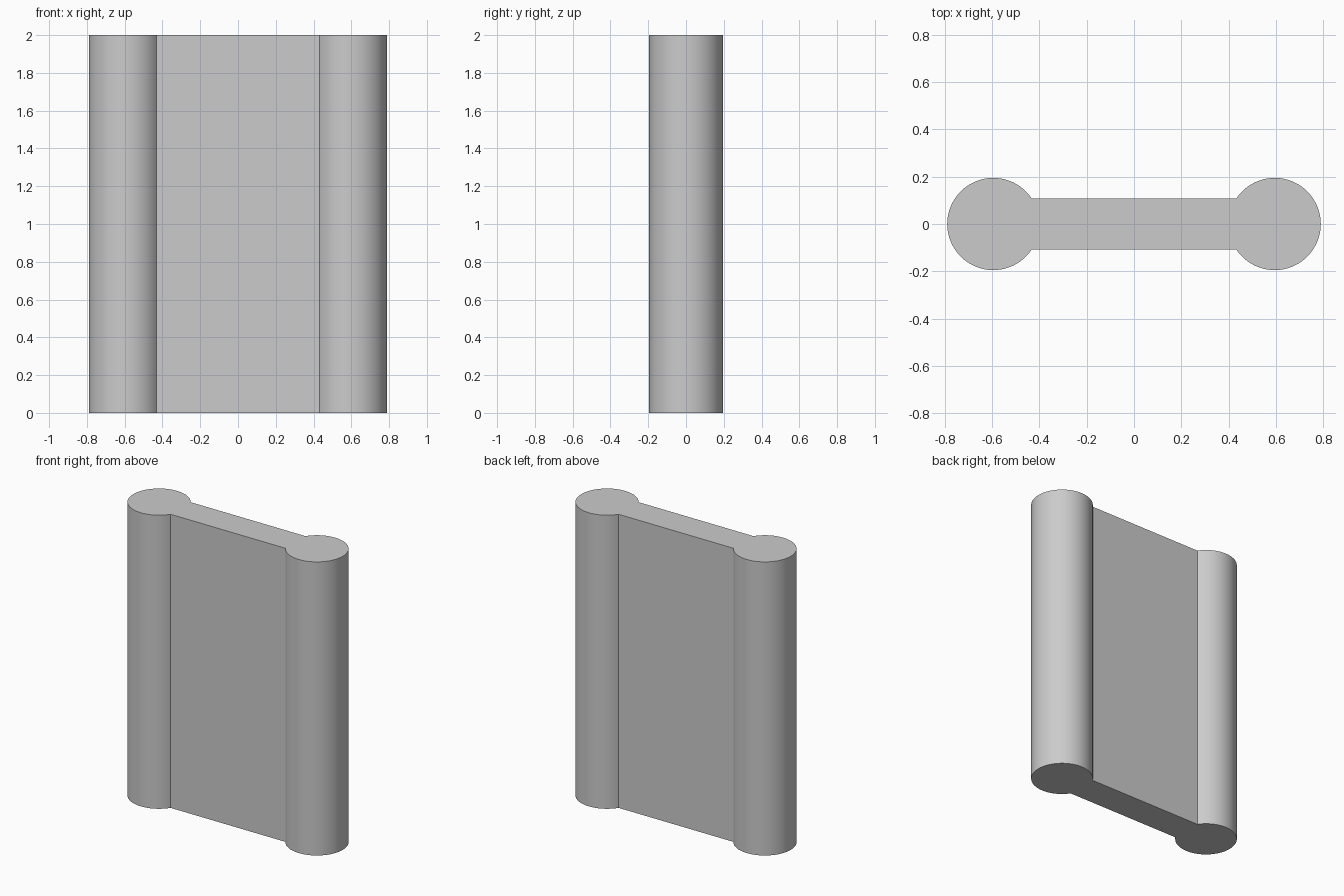
import bpy, bmesh
from math import asin, cos, sin, pi, radians

cube = bpy.data.objects.get("Cube")
if cube:
    bpy.data.objects.remove(cube, do_unlink=True)

HEIGHT = 2.0
RADIUS = 0.195       # rounded end columns
CENTRE = 0.595       # column axis distance from the middle
HALF_WEB = 0.108     # half thickness of the flat panel
STEPS = 56           # segments per rounded end

grey = bpy.data.materials.new("plain grey")
grey.use_nodes = True
colour = (0.6, 0.6, 0.6, 1.0)
grey.diffuse_color = colour
grey.node_tree.nodes["Principled BSDF"].inputs["Base Color"].default_value = colour

# Dumbbell outline: an arc around each column, joined by the straight panel sides
start = pi - asin(HALF_WEB / RADIUS)
arc = [(CENTRE + RADIUS * cos(a), RADIUS * sin(a))
       for a in (-start + 2 * start * i / STEPS for i in range(STEPS + 1))]
outline = arc + [(-x, -y) for x, y in arc]

# Connector bar: the outline extruded upward
bm = bmesh.new()
base = bm.faces.new([bm.verts.new((x, y, 0)) for x, y in outline])
top = bmesh.ops.extrude_face_region(bm, geom=[base], use_keep_orig=True)
bmesh.ops.translate(bm, vec=(0, 0, HEIGHT),
                    verts=[v for v in top["geom"] if isinstance(v, bmesh.types.BMVert)])
bmesh.ops.recalc_face_normals(bm, faces=bm.faces)
mesh = bpy.data.meshes.new("connector_bar")
bm.to_mesh(mesh)
bm.free()
mesh.materials.append(grey)
bar = bpy.data.objects.new("connector_bar", mesh)
bpy.context.collection.objects.link(bar)

# Smooth columns with crisp rims and panel joints
bpy.ops.object.select_all(action="DESELECT")
bar.select_set(True)
bpy.context.view_layer.objects.active = bar
bpy.ops.object.shade_smooth_by_angle(angle=radians(30))
